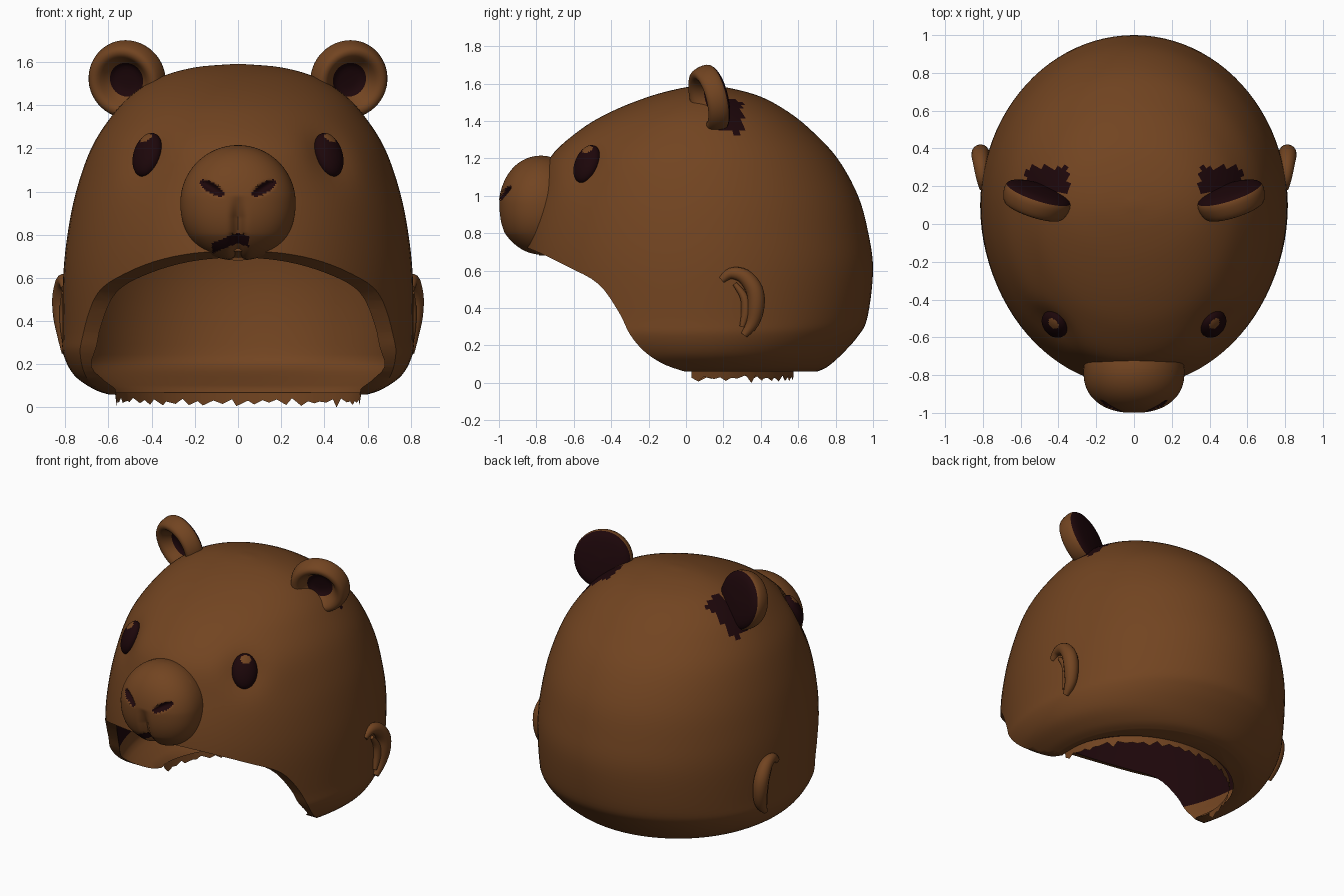
import bpy, bmesh, math, random
from mathutils import Matrix, Vector

if "Cube" in bpy.data.objects:
    bpy.data.objects.remove(bpy.data.objects["Cube"])

random.seed(4)


def material(name, rgb):
    m = bpy.data.materials.new(name)
    m.diffuse_color = (*rgb, 1)
    m.use_nodes = True
    m.node_tree.nodes["Principled BSDF"].inputs["Base Color"].default_value = m.diffuse_color
    return m


BROWN = material("brown_fur", (0.168, 0.058, 0.015))
DARK = material("dark_brown", (0.012, 0.002, 0.003))


def finish(name, bm, matrix=None, smooth=40):
    if matrix is not None:
        bm.transform(matrix)
    bmesh.ops.recalc_face_normals(bm, faces=bm.faces)
    me = bpy.data.meshes.new(name)
    bm.to_mesh(me)
    bm.free()
    ob = bpy.data.objects.new(name, me)
    bpy.context.collection.objects.link(ob)
    me.materials.append(BROWN)
    me.materials.append(DARK)
    shade(ob, smooth)
    return ob


def shade(ob, angle):
    bpy.ops.object.select_all(action='DESELECT')
    bpy.context.view_layer.objects.active = ob
    ob.select_set(True)
    bpy.ops.object.shade_smooth_by_angle(angle=math.radians(angle))


def skin(rings):
    """Closed solid through a stack of equal rings of points."""
    bm = bmesh.new()
    vs = [[bm.verts.new(p) for p in r] for r in rings]
    n = len(rings[0])
    for a, b in zip(vs, vs[1:]):
        for i in range(n):
            j = (i + 1) % n
            bm.faces.new((a[i], a[j], b[j], b[i]))
    bm.faces.new(vs[0])
    bm.faces.new(vs[-1])
    return bm


def spline(rows, steps):
    """Catmull-Rom interpolation through rows of numbers."""
    out = []
    for i in range(len(rows) - 1):
        p0, p1 = rows[max(i - 1, 0)], rows[i]
        p2, p3 = rows[i + 1], rows[min(i + 2, len(rows) - 1)]
        for k in range(steps):
            t = k / steps
            out.append([0.5 * (2 * b + (c - a) * t + (2 * a - 5 * b + 4 * c - d) * t * t
                               + (3 * b - a - 3 * c + d) * t ** 3)
                        for a, b, c, d in zip(p0, p1, p2, p3)])
    return out + [list(rows[-1])]


def egg_ring(z, w, yf, yb, n=96):
    """Horizontal section: two half ellipses, widest at y = 0.1, narrower in front."""
    pts = []
    for i in range(n):
        a = 2 * math.pi * i / n
        s = math.sin(a)
        taper = 1 - 0.03 * s * s if s < 0 else 1
        pts.append((w * math.cos(a) * taper, 0.1 + s * ((yb - 0.1) if s > 0 else (0.1 - yf)), z))
    return pts


# Hood sections: height, half width, front y, back y
rows = [(0.06, 0.60, -0.60, 0.70), (0.085, 0.67, -0.66, 0.755), (0.15, 0.76, -0.75, 0.83),
        (0.25, 0.81, -0.84, 0.92), (0.35, 0.812, -0.86, 0.97), (0.6, 0.81, -0.87, 1.0),
        (0.8, 0.79, -0.85, 0.975), (1.0, 0.75, -0.80, 0.92), (1.2, 0.68, -0.73, 0.81),
        (1.35, 0.585, -0.57, 0.67), (1.45, 0.49, -0.40, 0.545), (1.53, 0.36, -0.20, 0.40),
        (1.575, 0.20, -0.03, 0.24), (1.59, 0.03, 0.08, 0.12)]
bm = skin([egg_ring(*r) for r in spline(rows, 5)])
for v in bm.verts:                                      # shallow eye sockets
    s = 1 if v.co.x > 0 else -1
    d = (v.co - Vector((0.43 * s, -0.55, 1.17))).length
    v.co += Vector((-0.6 * s, 0.7, -0.3)) * 0.04 * math.exp(-(d / 0.12) ** 2)
hood = finish("hood", bm)

# Hollow inside, open at the neck
k = 0.92
inner = [(-0.1, 0.57, -0.6, 0.58), (0.06, 0.57, -0.6, 0.58), (0.12, 0.65, -0.7, 0.69)]
inner += [(z - 0.06, w * k, 0.1 + (f - 0.1) * k, 0.1 + (b - 0.1) * k)
          for z, w, f, b in rows if z >= 0.25]
hollow = finish("hollow_cutter", skin([egg_ring(*r) for r in spline(inner, 3)]))

# Face opening, cut with the side profile
edge = spline([(-0.95, 0.74), (-0.83, 0.715), (-0.64, 0.625), (-0.47, 0.53), (-0.36, 0.38),
               (-0.30, 0.26), (-0.22, 0.166), (-0.11, 0.096), (0.03, 0.05)], 4)
prof = edge + [(0.03, -0.4), (-1.4, -0.4), (-1.4, 0.74)]
opening = finish("opening_cutter", skin([[(x, y, z) for y, z in prof] for x in (-1.2, 1.2)]))

for cutter in (hollow, opening):
    mod = hood.modifiers.new("cut", 'BOOLEAN')
    mod.operation = 'DIFFERENCE'
    mod.solver = 'EXACT'
    mod.object = cutter
    bpy.context.view_layer.objects.active = hood
    bpy.ops.object.modifier_apply(modifier=mod.name)
for cutter in (hollow, opening):
    bpy.data.objects.remove(cutter)

# Dark paint: front part of the hollow and patches behind the ears
for f in hood.data.polygons:
    c, n = f.center, f.normal
    inside = n.dot(Vector((0, 0.1, 0.6)) - c) > 0
    ceiling = inside and c.z > 0.3 and c.y < 0.03 and n.y > 0.05
    patch = not inside and 0.35 < abs(c.x) < 0.57 and 0.16 < c.y < 0.30 and c.z > 1.33
    f.material_index = 1 if ceiling or patch else 0
shade(hood, 40)

# Ragged strip hanging round the neck hole
bm = bmesh.new()
prev = None
N = 46
for i in range(N + 1):
    a = math.pi * (i + random.uniform(-0.3, 0.3) * (0 < i < N)) / N
    x, y = 0.572 * math.cos(a), 0.03 + 0.545 * math.sin(a)
    low = random.uniform(0.005, 0.025) if i % 2 else random.uniform(0.025, 0.045)
    cur = bm.verts.new((x, y, 0.07)), bm.verts.new((x * 0.985, y, 0.0 if i == 9 else low))
    if prev:
        bm.faces.new((prev[0], cur[0], cur[1], prev[1]))
    prev = cur
finish("ragged_neck_strip", bm)

# Snout: rounded ball with a split lip, painted nostrils and mouth
bm = bmesh.new()
bmesh.ops.create_uvsphere(bm, u_segments=160, v_segments=100, radius=1)
E = 2.25
for v in bm.verts:
    q = v.co
    flat = 2.0 if q.z > 0 else 2.2                      # lower half is a little squarer
    across = (abs(q.x) ** flat + abs(q.z) ** flat) ** (1 / flat)
    p = q * (across ** E + abs(q.y) ** E) ** (-1 / E)
    x, y, z = p.x * 0.267, -0.785 + p.y * 0.215, 0.948 + p.z * 0.267
    if y < -0.785:
        y += 0.08 * max(0, z - 0.98)                    # lean the top back
        if z < 0.98:
            groove = math.exp(-(x / 0.028) ** 2) * min(1, (0.98 - z) / 0.1)
            y += 0.035 * groove
            z += 0.02 * groove * (z < 0.8)
        y += 0.2 * max(0, 0.80 - z)                     # chin tucks under
    v.co = (x, y, z)


def nostril(x, z):
    u, w = abs(x) - 0.12, z - 1.015
    return ((u * 0.85 + w * 0.53) / 0.064) ** 2 + ((w * 0.85 - u * 0.53) / 0.024) ** 2


for v in bm.verts:
    if v.co.y < -0.85 and nostril(v.co.x, v.co.z) < 1:
        v.co.y += 0.03 * (1 - nostril(v.co.x, v.co.z))
for f in bm.faces:
    c = f.calc_center_median()
    if c.y < -0.8:
        mouth = -0.12 < c.x < 0.05 and abs(c.z - 0.785 + 0.4 * abs(c.x)) < 0.024
        f.material_index = int(mouth or nostril(c.x, c.z) < 1)
finish("snout", bm)

for side, s in (("right", 1), ("left", -1)):
    flip = Matrix.Diagonal((s, 1, 1, 1))

    # Eyes: flat dark almond with a small brown glint on top
    bm = bmesh.new()
    bmesh.ops.create_uvsphere(bm, u_segments=40, v_segments=28, radius=1)
    for f in bm.faces:
        c = f.calc_center_median()
        f.material_index = 0 if (c.x / 0.4) ** 2 + ((c.z - 0.66) / 0.24) ** 2 < 1 and c.y < 0 else 1
    n = Vector((0.66, -0.64, 0.38)).normalized()
    right = n.cross(Vector((0, 0, 1))).normalized() * -1
    up = n.cross(right).normalized()
    frame = Matrix((right, -n, up)).transposed().to_4x4()
    turn = Matrix.Rotation(math.radians(5), 4, 'Y')
    m = Matrix.Translation((0.42, -0.53, 1.17)) @ frame @ turn @ Matrix.Diagonal((0.078, 0.05, 0.108, 1))
    finish("eye_" + side, bm, flip @ m)

    # Round ears: turned cup, dark in the middle and on the back
    cup = spline([(0.004, 0.035), (0.06, 0.03), (0.09, 0.0), (0.125, -0.045), (0.16, -0.045),
                  (0.18, 0.0), (0.178, 0.05), (0.13, 0.075), (0.004, 0.085)], 3)
    bm = skin([[(r * math.cos(a), y, r * math.sin(a))
                for a in [2 * math.pi * i / 48 for i in range(48)]] for r, y in cup])
    for f in bm.faces:
        c = f.calc_center_median()
        r = math.hypot(c.x, c.z)
        f.material_index = int(c.y > 0.045 or (r < 0.085 and c.y > 0))
    m = (Matrix.Translation((0.52, 0.115, 1.515)) @ Matrix.Rotation(math.radians(18), 4, 'Z')
         @ Matrix.Rotation(math.radians(13), 4, 'X'))
    finish("ear_" + side, bm, flip @ m)

    # Small curled side flaps: tapered tubes following a hook
    for name, path in (
        ("side_flap_", [(0.80, 0.19, 0.55, 0.02), (0.805, 0.24, 0.585, 0.03), (0.81, 0.31, 0.57, 0.04),
                        (0.815, 0.365, 0.50, 0.046), (0.81, 0.375, 0.41, 0.045),
                        (0.80, 0.355, 0.32, 0.035), (0.80, 0.31, 0.255, 0.018)]),
        ("side_flap_fold_", [(0.805, 0.26, 0.53, 0.012), (0.805, 0.31, 0.46, 0.022),
                             (0.80, 0.32, 0.38, 0.025), (0.80, 0.30, 0.30, 0.014)])):
        pts = spline(path, 4)
        rings = []
        for i, (x, y, z, r) in enumerate(pts):
            a, b = pts[max(i - 1, 0)], pts[min(i + 1, len(pts) - 1)]
            t = Vector((0, b[1] - a[1], b[2] - a[2])).normalized()
            d = Vector((1, 0, 0)).cross(t)
            rings.append([Vector((x, y, z)) + d * r * math.cos(q) + Vector((r * math.sin(q), 0, 0))
                          for q in [2 * math.pi * j / 16 for j in range(16)]])
        finish(name + side, skin(rings), flip, 50)
